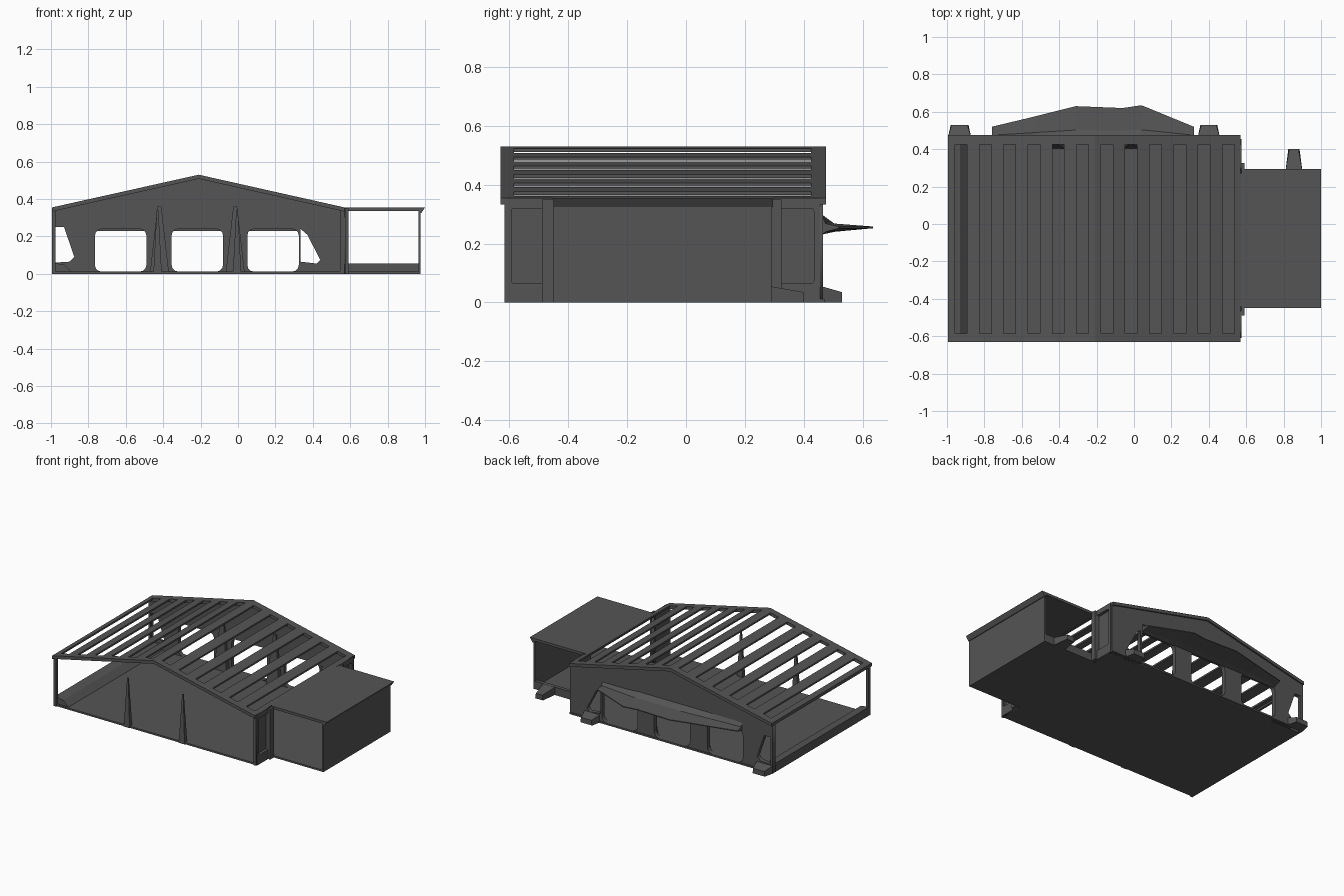
import bpy, bmesh, math

if "Cube" in bpy.data.objects:
    bpy.data.objects.remove(bpy.data.objects["Cube"])

RIDGE_X, RIDGE_Z, EAVE_Z = -0.21, 0.53, 0.355
L, R = -0.995, 0.57
FRONT, BACK = -0.62, 0.47

dark = bpy.data.materials.new("dark_metal")
dark.diffuse_color = (0.09, 0.09, 0.09, 1)
dark.use_nodes = True
dark.node_tree.nodes["Principled BSDF"].inputs["Base Color"].default_value = dark.diffuse_color


def mesh_object(name, verts, faces):
    me = bpy.data.meshes.new(name)
    me.from_pydata(verts, [], faces)
    bm = bmesh.new()
    bm.from_mesh(me)
    bmesh.ops.recalc_face_normals(bm, faces=bm.faces)
    bm.to_mesh(me)
    bm.free()
    ob = bpy.data.objects.new(name, me)
    bpy.context.collection.objects.link(ob)
    me.materials.append(dark)
    return ob


def prism(name, profile, y0, y1):
    """Extrude an x-z profile along y."""
    n = len(profile)
    verts = [(x, y, z) for y in (y0, y1) for x, z in profile]
    faces = [tuple(range(n)), tuple(range(n, 2 * n))]
    faces += [(i, (i + 1) % n, n + (i + 1) % n, n + i) for i in range(n)]
    return mesh_object(name, verts, faces)


def box(name, x0, x1, y0, y1, z0, z1):
    return prism(name, [(x0, z0), (x1, z0), (x1, z1), (x0, z1)], y0, y1)


def taper(name, x, y, w, d, z0, z1, top=0.2):
    """Post narrowing toward its top."""
    v = [(x + sx * w / 2 * k, y + sy * d / 2 * k, z)
         for z, k in ((z0, 1), (z1, top))
         for sx, sy in ((-1, -1), (1, -1), (1, 1), (-1, 1))]
    f = [(0, 1, 2, 3), (4, 5, 6, 7)] + [(i, (i + 1) % 4, 4 + (i + 1) % 4, 4 + i) for i in range(4)]
    return mesh_object(name, v, f)


def rounded(x0, x1, z0, z1, r=0.035):
    pts = []
    for cx, cz, a0 in ((x1 - r, z1 - r, 0), (x0 + r, z1 - r, 90),
                       (x0 + r, z0 + r, 180), (x1 - r, z0 + r, 270)):
        for k in range(4):
            a = math.radians(a0 + 30 * k)
            pts.append((cx + r * math.cos(a), cz + r * math.sin(a)))
    return pts


def panel(name, loops, depth, loc, rot):
    """Flat filled outline with holes, given thickness."""
    cu = bpy.data.curves.new(name, 'CURVE')
    cu.dimensions, cu.fill_mode, cu.extrude = '2D', 'BOTH', depth / 2
    for loop in loops:
        s = cu.splines.new('POLY')
        s.points.add(len(loop) - 1)
        for p, (a, b) in zip(s.points, loop):
            p.co = (a, b, 0, 1)
        s.use_cyclic_u = True
    ob = bpy.data.objects.new(name, cu)
    ob.location, ob.rotation_euler = loc, rot
    bpy.context.collection.objects.link(ob)
    cu.materials.append(dark)
    bpy.ops.object.select_all(action='DESELECT')
    ob.select_set(True)
    bpy.context.view_layer.objects.active = ob
    bpy.ops.object.convert(target='MESH')
    return ob


def roof_z(x):
    half = (RIDGE_X - L) if x < RIDGE_X else (R - RIDGE_X)
    return RIDGE_Z - (RIDGE_Z - EAVE_Z) * abs(x - RIDGE_X) / half


def roof_strip(name, x0, x1, y0, y1, t=0.012):
    xs = [x0] + ([RIDGE_X] if x0 < RIDGE_X < x1 else []) + [x1]
    prof = [(x, roof_z(x)) for x in xs] + [(x, roof_z(x) - t) for x in reversed(xs)]
    return prism(name, prof, y0, y1)


# Floors
box("hall_floor", L, R, -0.61, BACK, 0, 0.012)
box("annex_floor", R, 0.97, -0.45, 0.29, 0, 0.012)

# Slatted roof with gable-end strips
for k in range(-6, 7):
    x = RIDGE_X + 0.13 * k
    roof_strip("roof_slat", max(L, x - 0.033), min(R, x + 0.033), FRONT, BACK)
roof_strip("front_rake", L, R, FRONT - 0.01, -0.585, 0.022)
roof_strip("back_rake", L, R, 0.425, BACK + 0.005, 0.022)

# Back gable wall with windows and slanted side openings
gable = [(L, 0), (R, 0), (R, EAVE_Z - 0.01), (RIDGE_X, RIDGE_Z - 0.01), (L, EAVE_Z - 0.01)]
holes = [rounded(x, x + 0.275, 0.012, 0.24) for x in (-0.765, -0.355, 0.05)]
holes.append([(-0.98, 0.06), (-0.90, 0.065), (-0.875, 0.09), (-0.93, 0.25), (-0.98, 0.25)])
holes.append([(0.335, 0.065), (0.42, 0.055), (0.44, 0.075), (0.37, 0.21), (0.335, 0.24)])
panel("back_wall", [gable] + holes, 0.03, (0, 0.45, 0), (math.pi / 2, 0, 0))

# Piers between the windows and slim front posts
for x in (-0.42, -0.015):
    taper("back_pier", x, 0.43, 0.10, 0.06, 0.012, 0.36)
for x in (-0.43, -0.005):
    taper("front_post", x, -0.60, 0.045, 0.03, 0.0, 0.34)

# Corner posts and low left sill
for x in (L + 0.008, R - 0.012):
    for y in (-0.605, 0.45):
        box("corner_post", x - 0.008, x + 0.012, y - 0.012, y + 0.012, 0, EAVE_Z)
prism("left_sill", [(L, 0), (-0.89, 0.012), (-0.93, 0.05), (L, 0.06)], -0.60, 0.45)
for x0, x1 in ((L, L + 0.015), (R - 0.015, R)):
    box("eave_beam", x0, x1, FRONT, BACK, EAVE_Z - 0.022, EAVE_Z)

# Right wall: framed side bays with an opening into the annex
for y0, y1 in ((-0.61, -0.44), (0.27, 0.455)):
    frame = [(y0, 0), (y1, 0), (y1, EAVE_Z), (y0, EAVE_Z)]
    hole = rounded(y0 + 0.015, y1 - 0.02, 0.065, 0.32, 0.012)
    panel("side_bay_frame", [frame, hole], 0.02, (R - 0.005, 0, 0), (math.pi / 2, 0, math.pi / 2))
    box("side_bay_panel", R - 0.025, R - 0.017, y0, y1, 0.012, EAVE_Z - 0.01)

# Annex roof, outer wall and low back wall
prism("annex_roof", [(R, 0.337), (0.965, 0.337), (0.97, 0.325), (0.98, 0.325),
                     (1.0, 0.355), (R, 0.355)], -0.45, 0.295)
box("annex_outer_wall", 0.965, 0.975, -0.45, 0.29, 0, 0.35)
box("annex_back_curb", R, 0.97, 0.265, 0.29, 0, 0.055)
for y0, y1 in ((0.29, 0.325), (-0.49, -0.45)):
    box("annex_joint", R - 0.01, R + 0.022, y0, y1, 0.0, 0.35)

# Back canopy: concave loft from wall to a thin outer edge
edge = [(-0.76, 0.52), (-0.53, 0.575), (-0.31, 0.63), (-0.06, 0.62), (0.04, 0.635), (0.32, 0.52)]
stations = ((0.0, 0.30), (0.25, 0.268), (1.0, 0.258), (1.0, 0.252), (0.25, 0.24), (0.0, 0.23))
cv, cf, m = [], [], len(stations)
for x, y in edge:
    cv += [(x, 0.46 + (y - 0.46) * t, z) for t, z in stations]
for i in range(len(edge) - 1):
    for j in range(m):
        a, b = i * m + j, i * m + (j + 1) % m
        cf.append((a, b, b + m, a + m))
cf += [tuple(range(m)), tuple(range(len(cv) - m, len(cv)))]
mesh_object("back_canopy", cv, cf)

# Buttress feet at the back
for x0, x1, y0, y1 in ((L, -0.87, 0.46, 0.53), (0.34, 0.46, 0.46, 0.53), (0.81, 0.90, 0.285, 0.40)):
    v = [(x0, y0, 0), (x1, y0, 0), (x1 - 0.015, y1, 0), (x0 + 0.015, y1, 0),
         (x0, y0, 0.055), (x1, y0, 0.055), (x1 - 0.02, y1, 0.035), (x0 + 0.02, y1, 0.035)]
    mesh_object("buttress_foot", v, [(0, 1, 2, 3), (4, 5, 6, 7), (0, 1, 5, 4),
                                     (1, 2, 6, 5), (2, 3, 7, 6), (3, 0, 4, 7)])
